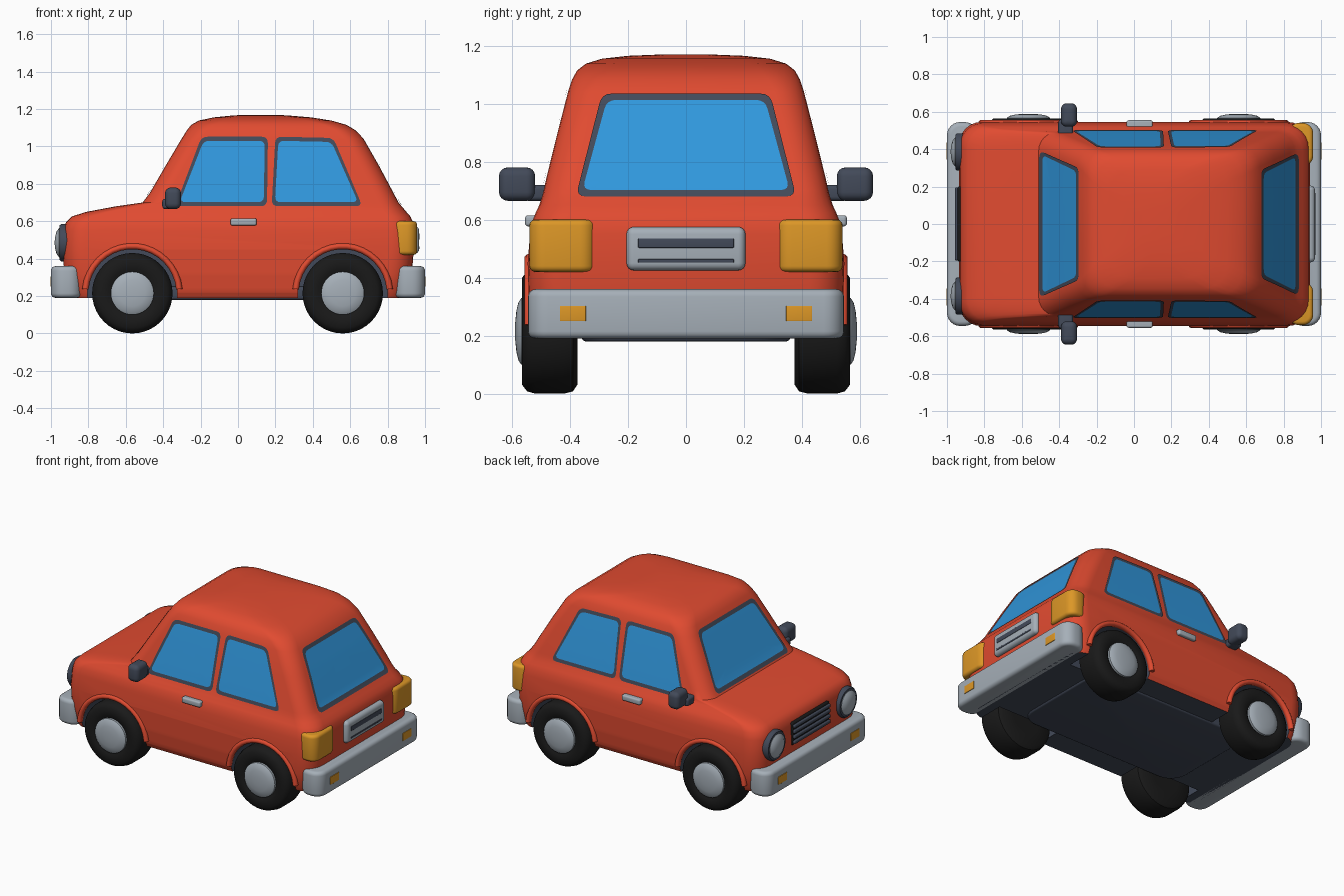
import bpy, bmesh, math
from mathutils import Vector, Matrix
from mathutils.bvhtree import BVHTree

if "Cube" in bpy.data.objects:
    bpy.data.objects.remove(bpy.data.objects["Cube"])


def material(name, rgb):
    m = bpy.data.materials.new(name)
    m.diffuse_color = (*rgb, 1)
    m.use_nodes = True
    m.node_tree.nodes["Principled BSDF"].inputs["Base Color"].default_value = m.diffuse_color
    return m


RED = material("red paint", (0.75, 0.07, 0.03))
BLUE = material("blue glass", (0.03, 0.31, 0.72))
SLATE = material("dark slate", (0.055, 0.068, 0.1))
SILVER = material("light grey metal", (0.38, 0.43, 0.48))
ORANGE = material("orange lamp", (0.72, 0.31, 0.02))
BLACK = material("black rubber", (0.01, 0.01, 0.01))


def finish(name, bm, mats, angle=40, recalc=True):
    if recalc:
        bmesh.ops.recalc_face_normals(bm, faces=bm.faces)
    me = bpy.data.meshes.new(name)
    bm.to_mesh(me)
    bm.free()
    for m in mats:
        me.materials.append(m)
    ob = bpy.data.objects.new(name, me)
    bpy.context.collection.objects.link(ob)
    smooth(ob, angle)
    return ob


def smooth(ob, angle=40):
    bpy.ops.object.select_all(action='DESELECT')
    ob.select_set(True)
    bpy.context.view_layer.objects.active = ob
    bpy.ops.object.shade_smooth_by_angle(angle=math.radians(angle))


def round_rect(x0, x1, y0, y1, r, n=6):
    pts = []
    for cx, cy, a in ((x1 - r, y1 - r, 0), (x0 + r, y1 - r, 90),
                      (x0 + r, y0 + r, 180), (x1 - r, y0 + r, 270)):
        for i in range(n + 1):
            t = math.radians(a + 90 * i / n)
            pts.append((cx + r * math.cos(t), cy + r * math.sin(t)))
    return pts


def loft(rings):
    bm = bmesh.new()
    vs = [[bm.verts.new(p) for p in ring] for ring in rings]
    n = len(vs[0])
    for a, b in zip(vs, vs[1:]):
        for i in range(n):
            bm.faces.new((a[i], a[(i + 1) % n], b[(i + 1) % n], b[i]))
    bm.faces.new(vs[0][::-1])
    bm.faces.new(vs[-1])
    return bm


def pad(name, x0, x1, y0, y1, z0, z1, r, b, mat):
    """Block with rounded plan corners r and rounded top and bottom edges b."""
    rings = []
    for base, sign, steps in ((z0, 1, range(5)), (z1, -1, range(4, -1, -1))):
        for i in steps:
            t = math.pi / 2 * i / 4
            d = b * (1 - math.sin(t))
            z = base + sign * b * (1 - math.cos(t))
            rings.append([(x, y, z) for x, y in round_rect(
                x0 + d, x1 - d, y0 + d, y1 - d, max(r - d, 0.002))])
    return finish(name, loft(rings), [mat], 50)


def lathe(name, profile, centre, axis, mat, n=40):
    """Revolve (radius, distance along axis) points."""
    rot = Vector((0, 0, 1)).rotation_difference(Vector(axis)).to_matrix().to_4x4()
    m = Matrix.Translation(centre) @ rot
    rings = [[m @ Vector((r * math.cos(2 * math.pi * i / n),
                          r * math.sin(2 * math.pi * i / n), h)) for i in range(n)]
             for r, h in profile]
    return finish(name, loft(rings), [mat])


# Body: level sections (z, front x, rear x, half width, corner radius)
levels = [(0.19, -0.89, 0.89, 0.515, 0.10), (0.22, -0.91, 0.91, 0.53, 0.12),
          (0.32, -0.93, 0.93, 0.542, 0.12), (0.45, -0.935, 0.94, 0.546, 0.12),
          (0.55, -0.93, 0.94, 0.538, 0.12), (0.595, -0.92, 0.935, 0.53, 0.12),
          (0.625, -0.89, 0.922, 0.518, 0.12), (0.65, -0.81, 0.90, 0.506, 0.12),
          (0.68, -0.65, 0.875, 0.496, 0.11), (0.70, -0.51, 0.858, 0.491, 0.10),
          (0.75, -0.472, 0.832, 0.48, 0.10), (0.90, -0.385, 0.752, 0.443, 0.10),
          (1.04, -0.302, 0.672, 0.407, 0.10), (1.085, -0.274, 0.63, 0.392, 0.11),
          (1.115, -0.25, 0.58, 0.375, 0.12), (1.138, -0.21, 0.50, 0.345, 0.13),
          (1.155, -0.13, 0.39, 0.29, 0.13), (1.165, -0.03, 0.27, 0.20, 0.12),
          (1.169, 0.04, 0.20, 0.10, 0.06)]
bm = loft([[(x, y, z) for x, y in round_rect(a, b, -w, w, r)]
           for z, a, b, w, r in levels])
bmesh.ops.recalc_face_normals(bm, faces=bm.faces)
for f in bm.faces:
    f.material_index = 1 if f.normal.z < -0.9 else 0
skin = BVHTree.FromBMesh(bm)
body = finish("body", bm, [RED, SLATE])

# Wheel wells cut from the body
WHEELS = (-0.565, 0.56)
AXLE = 0.215
bm = bmesh.new()
for wx in WHEELS:
    for s in (1, -1):
        bmesh.ops.create_cone(bm, cap_ends=True, segments=48, radius1=0.24,
                              radius2=0.24, depth=0.4,
                              matrix=Matrix.Translation((wx, s * 0.54, AXLE)) @
                              Matrix.Rotation(math.pi / 2, 4, 'X'))
for f in bm.faces:
    f.material_index = 1
cutter = finish("wheel_well_cutter", bm, [RED, SLATE])
cutter.hide_render = True
cutter.hide_viewport = False
mod = body.modifiers.new("wells", 'BOOLEAN')
mod.object = cutter
mod.operation = 'DIFFERENCE'
mod.solver = 'EXACT'
bpy.context.view_layer.objects.active = body
bpy.ops.object.modifier_apply(modifier=mod.name)
bpy.data.objects.remove(cutter)
smooth(body, 35)


def window(name, corners, direction, frame=0.022, r=0.035):
    """Framed glass plate projected on the body; corners are (across, z)."""
    d = Vector(direction)
    pts = []
    n = len(corners)
    for i, c in enumerate(corners):
        c = Vector(c)
        p = c + (Vector(corners[i - 1]) - c).normalized() * r
        q = c + (Vector(corners[(i + 1) % n]) - c).normalized() * r
        nxt = Vector(corners[(i + 1) % n])
        end = nxt + (c - nxt).normalized() * r
        pts += [p.lerp(c, t).lerp(c.lerp(q, t), t) for t in (0, .25, .5, .75, 1)]
        pts += [q.lerp(end, t / 5) for t in range(1, 5)]
    mid = sum(pts, Vector((0, 0))) / len(pts)
    half = [max(abs(p[k] - mid[k]) for p in pts) for k in (0, 1)]
    inner = [1 - frame / h for h in half]
    bm = bmesh.new()

    def vert(u, z):
        o = Vector((u, 0, z)) if d.y else Vector((0, u, z))
        hit = skin.ray_cast(o + d * 2, -d)[0]
        return bm.verts.new(hit + d * 0.006)

    rings = [[vert(mid.x + (p.x - mid.x) * sx, mid.y + (p.y - mid.y) * sz) for p in pts]
             for sx, sz in [(1, 1)] + [(inner[0] * k, inner[1] * k)
                                       for k in (1, .75, .5, .25)]]
    m = len(pts)
    for j, (a, b) in enumerate(zip(rings, rings[1:])):
        for i in range(m):
            f = bm.faces.new((a[i], a[(i + 1) % m], b[(i + 1) % m], b[i]))
            f.material_index = 1 if j == 0 else 0
    bm.faces.new(rings[-1])
    bmesh.ops.recalc_face_normals(bm, faces=bm.faces)
    if sum((f.normal * f.calc_area() for f in bm.faces), Vector()).dot(d) < 0:
        bmesh.ops.reverse_faces(bm, faces=bm.faces)
    finish(name, bm, [BLUE, SLATE], recalc=False)


# Windows
window("windscreen", [(-0.39, 0.712), (0.39, 0.712), (0.30, 1.06), (-0.30, 1.06)], (-1, 0, 0))
window("rear_window", [(-0.38, 0.68), (0.38, 0.68), (0.29, 1.035), (-0.29, 1.035)], (1, 0, 0))
for s, side in ((-1, "right"), (1, "left")):
    window(side + "_front_window",
           [(-0.335, 0.68), (0.155, 0.68), (0.16, 1.052), (-0.195, 1.052)], (0, s, 0))
    window(side + "_back_window",
           [(0.18, 0.68), (0.665, 0.68), (0.51, 1.045), (0.20, 1.052)], (0, s, 0))


def sided(s, a, b):
    return sorted((s * a, s * b))


# Bumpers
pad("front_bumper", -1.0, -0.835, -0.545, 0.545, 0.19, 0.36, 0.07, 0.025, SILVER)
pad("rear_bumper", 0.835, 1.0, -0.545, 0.545, 0.19, 0.36, 0.07, 0.025, SILVER)

for s, side in ((-1, "right"), (1, "left")):
    # Wheels with hubcaps and red arch flares
    for wx, end in zip(WHEELS, ("front", "rear")):
        name = f"{side}_{end}_"
        lathe(name + "tyre", [(0.10, -0.095), (0.185, -0.095), (0.207, -0.08),
                              (0.215, -0.05), (0.215, 0.05), (0.207, 0.078),
                              (0.185, 0.095), (0.13, 0.095), (0.11, 0.08)],
              (wx, s * 0.47, AXLE), (0, s, 0), BLACK)
        lathe(name + "hubcap", [(0.115, 0.05), (0.115, 0.098), (0.10, 0.108),
                                (0.07, 0.115), (0.03, 0.119)],
              (wx, s * 0.47, AXLE), (0, s, 0), SILVER)
        arc = [math.radians(a) for a in range(5, 176, 10)]
        flare = loft([[(wx + (0.252 + 0.017 * math.cos(t)) * math.cos(a),
                        s * (0.538 + 0.02 * math.sin(t)),
                        AXLE + (0.252 + 0.017 * math.cos(t)) * math.sin(a))
                       for t in [math.pi * k / 5 for k in range(10)]] for a in arc])
        finish(name + "arch_flare", flare, [RED], 60)
    # Mirrors
    y0, y1 = sided(s, 0.52, 0.645)
    pad(side + "_mirror", -0.39, -0.305, y0, y1, 0.665, 0.78, 0.03, 0.03, SLATE)
    y0, y1 = sided(s, 0.46, 0.56)
    pad(side + "_mirror_arm", -0.405, -0.325, y0, y1, 0.665, 0.72, 0.02, 0.015, SLATE)
    # Door handles
    y0, y1 = sided(s, 0.50, 0.555)
    pad(side + "_door_handle", -0.04, 0.10, y0, y1, 0.577, 0.615, 0.012, 0.01, SILVER)
    # Lamps
    y0, y1 = sided(s, 0.31, 0.54)
    pad(side + "_tail_lamp", 0.825, 0.958, y0, y1, 0.42, 0.60, 0.055, 0.02, ORANGE)
    lathe(side + "_headlamp_rim", [(0.10, -0.06), (0.10, 0.03), (0.092, 0.04), (0.075, 0.04)],
          (-0.915, s * 0.385, 0.485), (-1, 0, 0), SLATE)
    lathe(side + "_headlamp", [(0.078, 0.0), (0.078, 0.042), (0.06, 0.055),
                               (0.035, 0.062), (0.01, 0.065)],
          (-0.915, s * 0.385, 0.485), (-1, 0, 0), SILVER)
    y0, y1 = sided(s, 0.345, 0.435)
    pad(side + "_rear_marker", 0.995, 1.0035, y0, y1, 0.25, 0.303, 0.002, 0.002, ORANGE)
    pad(side + "_front_marker", -1.0035, -0.995, y0, y1, 0.25, 0.303, 0.002, 0.002, ORANGE)

# Grille with slats
pad("grille", -0.945, -0.88, -0.2, 0.2, 0.41, 0.565, 0.012, 0.012, BLACK)
for i in range(4):
    z = 0.42 + 0.036 * i
    pad(f"grille_slat_{i + 1}", -0.958, -0.93, -0.195, 0.195, z, z + 0.024, 0.008, 0.008, SLATE)

# Rear plate holder with dark recesses
pad("plate_holder", 0.89, 0.968, -0.205, 0.205, 0.425, 0.575, 0.025, 0.025, SILVER)
pad("plate_upper_slot", 0.962, 0.970, -0.165, 0.165, 0.503, 0.535, 0.002, 0.002, SLATE)
pad("plate_lower_slot", 0.962, 0.970, -0.165, 0.165, 0.452, 0.464, 0.002, 0.002, SLATE)

# Underbody panel
pad("underbody", -0.62, 0.62, -0.36, 0.36, 0.18, 0.25, 0.12, 0.015, SLATE)
